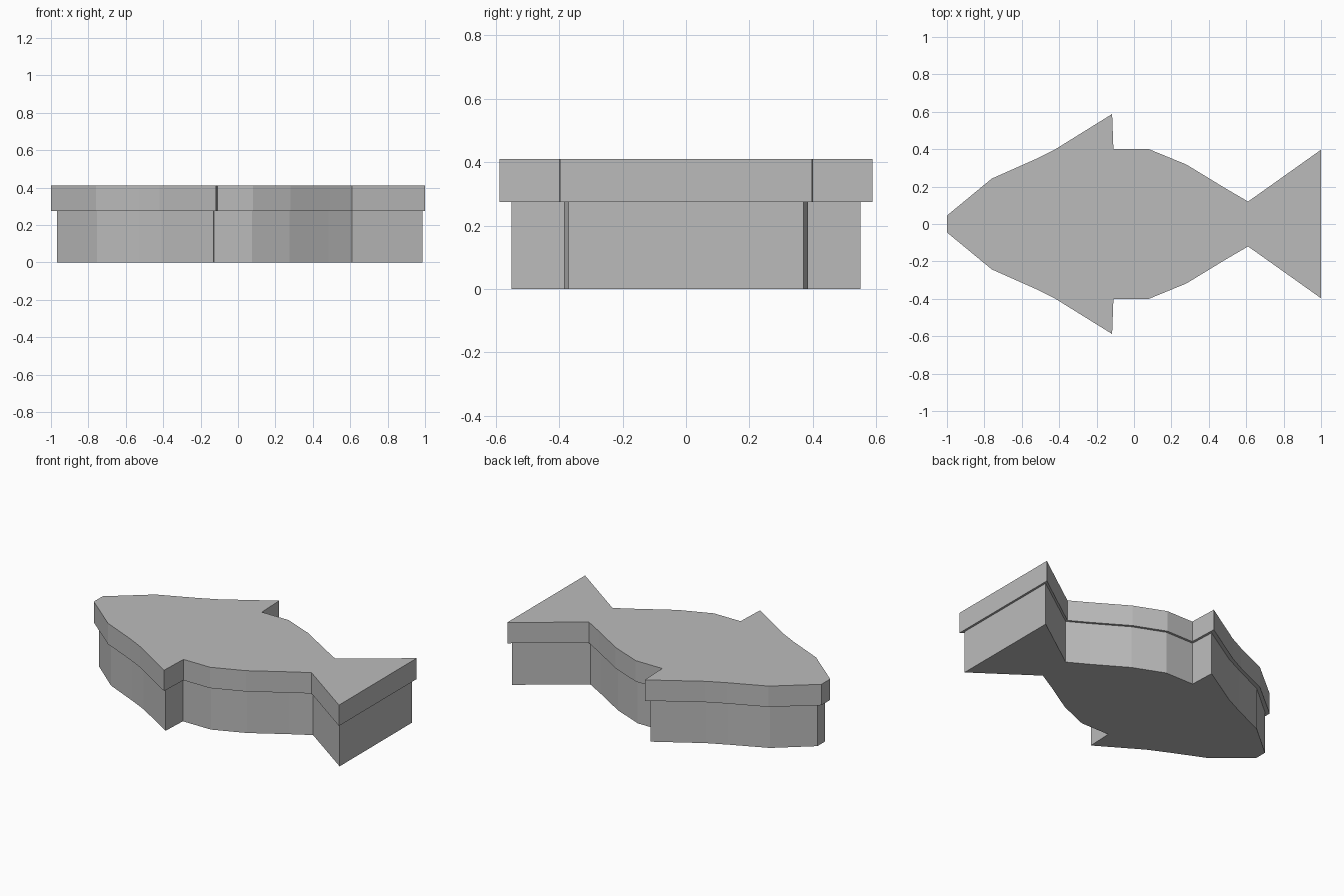
import bpy
import bmesh

cube = bpy.data.objects.get("Cube")
if cube:
    bpy.data.objects.remove(cube)

grey = bpy.data.materials.new("plain_grey")
grey.use_nodes = True
colour = (0.5, 0.5, 0.5, 1)
grey.diffuse_color = colour
grey.node_tree.nodes["Principled BSDF"].inputs["Base Color"].default_value = colour


def fish_slab(name, half_outline, bottom, top):
    """Mirror a half outline over the x axis and extrude it upward."""
    outline = half_outline + [(x, -y) for x, y in reversed(half_outline)]
    bm = bmesh.new()
    face = bm.faces.new([bm.verts.new((x, y, bottom)) for x, y in outline])
    extruded = bmesh.ops.extrude_face_region(bm, geom=[face])
    moved = [v for v in extruded["geom"] if isinstance(v, bmesh.types.BMVert)]
    bmesh.ops.translate(bm, verts=moved, vec=(0, 0, top - bottom))
    bmesh.ops.recalc_face_normals(bm, faces=bm.faces)
    mesh = bpy.data.meshes.new(name)
    bm.to_mesh(mesh)
    bm.free()
    mesh.materials.append(grey)
    obj = bpy.data.objects.new(name, mesh)
    bpy.context.collection.objects.link(obj)
    return obj


# Outlines run from nose to fin to tail
lid_half = [(-1, 0.045), (-0.76, 0.243), (-0.53, 0.345), (-0.42, 0.4),
            (-0.117, 0.588), (-0.11, 0.4), (0.08, 0.4), (0.28, 0.318),
            (0.49, 0.19), (0.61, 0.12), (1, 0.397)]
box_half = [(-0.968, 0.04), (-0.755, 0.22), (-0.53, 0.322), (-0.41, 0.38),
            (-0.132, 0.55), (-0.125, 0.385), (0.076, 0.385), (0.275, 0.303),
            (0.484, 0.176), (0.61, 0.104), (0.986, 0.37)]

# Recessed box body and overhanging lid
fish_slab("box_body", box_half, 0, 0.275)
fish_slab("lid", lid_half, 0.275, 0.41)
